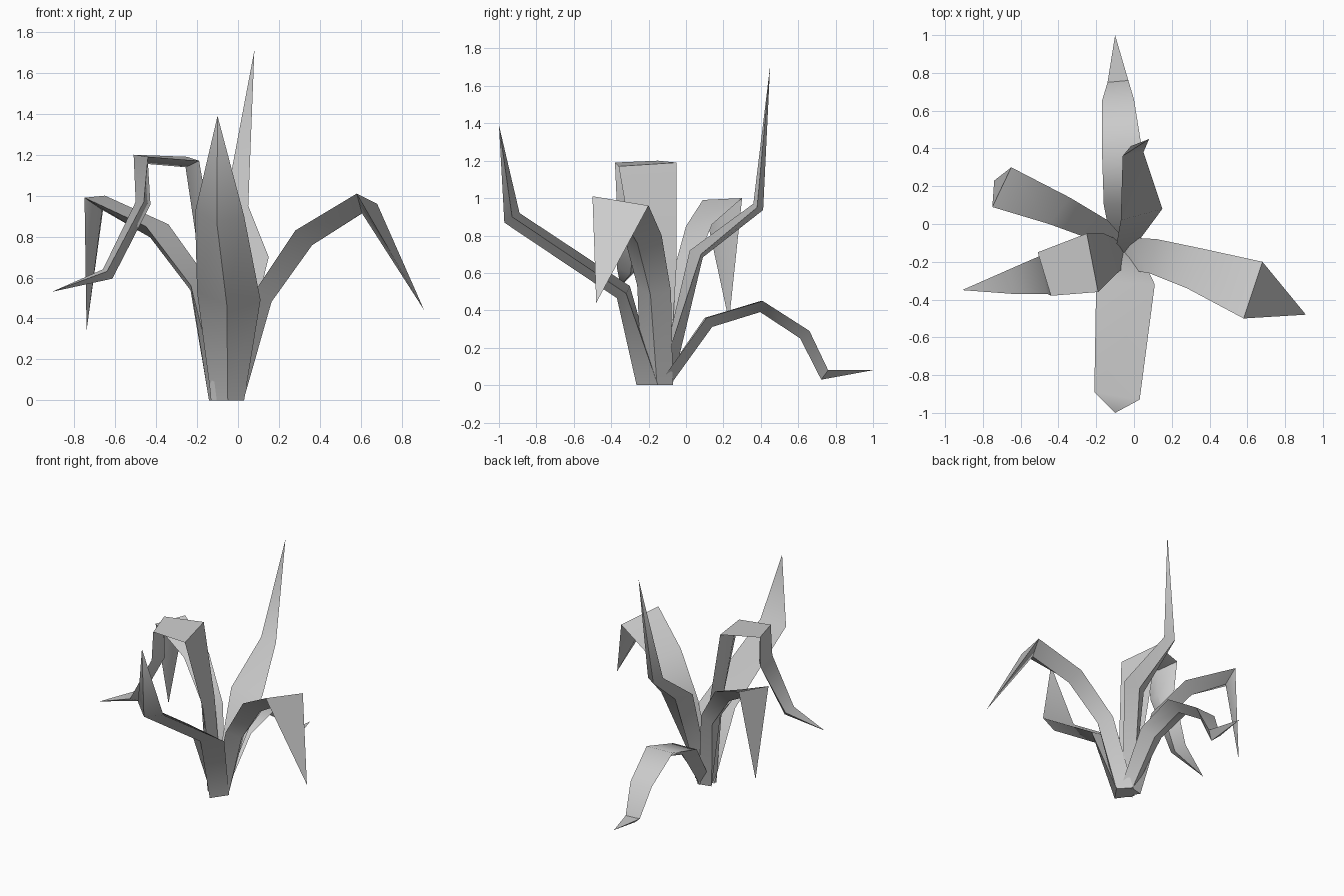
import bpy, bmesh, math
from mathutils import Vector

cube = bpy.data.objects.get("Cube")
if cube:
    bpy.data.objects.remove(cube, do_unlink=True)

leaf_grey = bpy.data.materials.new("leaf_grey")
leaf_grey.use_nodes = True
GREY = (0.6, 0.6, 0.6, 1)
leaf_grey.diffuse_color = GREY
leaf_grey.node_tree.nodes["Principled BSDF"].inputs["Base Color"].default_value = GREY


def leaf(name, tip, stations, depth=0.075, base_depth=0.08):
    """Folded blade: a flat top between two edges, a keel underneath, ending in a point."""
    tip = Vector(tip)
    pairs = [(Vector(left), Vector(right)) for left, right in stations]
    mids = [(left + right) / 2 for left, right in pairs]
    path = mids + [tip]
    bm = bmesh.new()
    rings = []
    for i, (left, right) in enumerate(pairs):
        # The keel hangs below the blade, square to its direction of growth
        before = path[i] - path[i - 1] if i else path[1] - path[0]
        after = path[i + 1] - path[i]
        tangent = before.normalized() + after.normalized()
        under = tangent.cross(right - left).normalized()
        keel = mids[i] + under * (depth if i else base_depth)
        if i == 0:
            keel.z = 0
        rings.append([bm.verts.new(p) for p in (left, right, keel)])
    point = bm.verts.new(tip)
    bm.faces.new(rings[0])
    for lower, upper in zip(rings, rings[1:]):
        for a in range(3):
            b = (a + 1) % 3
            bm.faces.new((lower[a], lower[b], upper[b], upper[a]))
    for a in range(3):
        bm.faces.new((rings[-1][a], rings[-1][(a + 1) % 3], point))
    bmesh.ops.recalc_face_normals(bm, faces=bm.faces)
    mesh = bpy.data.meshes.new(name)
    bm.to_mesh(mesh)
    bm.free()
    mesh.materials.append(leaf_grey)
    obj = bpy.data.objects.new(name, mesh)
    bpy.context.collection.objects.link(obj)
    bpy.ops.object.select_all(action='DESELECT')
    obj.select_set(True)
    bpy.context.view_layer.objects.active = obj
    bpy.ops.object.shade_smooth_by_angle(angle=math.radians(50))


# Each station gives the blade's left and right edge, looking from above and out from the root
leaf("front_leaf", (-0.1, -1, 1.39), [
    ((0.03, -0.15, 0), (-0.13, -0.15, 0)),
    ((0.11, -0.32, 0.49), (-0.2, -0.3, 0.53)),
    ((0.03, -0.93, 0.9), (-0.21, -0.89, 0.92)),
], base_depth=0.12)

leaf("left_leaf", (0.91, -0.48, 0.44), [
    ((-0.05, -0.07, 0), (-0.05, -0.24, 0)),
    ((0.12, -0.08, 0.5), (0.08, -0.26, 0.53)),
    ((0.36, -0.13, 0.8), (0.28, -0.34, 0.83)),
    ((0.68, -0.2, 0.96), (0.58, -0.5, 1.01)),
])

leaf("right_tall_leaf", (-0.91, -0.35, 0.53), [
    ((-0.04, -0.22, 0), (-0.07, -0.09, 0)),
    ((-0.1, -0.27, 0.65), (-0.16, -0.05, 0.65)),
    ((-0.19, -0.36, 1.17), (-0.25, -0.05, 1.19)),
    ((-0.44, -0.38, 1.19), (-0.51, -0.15, 1.2)),
    ((-0.46, -0.37, 0.97), (-0.5, -0.17, 0.97)),
    ((-0.64, -0.37, 0.63), (-0.66, -0.24, 0.64)),
], depth=0.055)

leaf("right_back_leaf", (-0.74, 0.23, 0.34), [
    ((-0.09, -0.18, 0), (-0.05, -0.08, 0)),
    ((-0.23, -0.08, 0.56), (-0.14, 0.02, 0.58)),
    ((-0.45, 0, 0.85), (-0.34, 0.14, 0.86)),
    ((-0.75, 0.09, 0.99), (-0.65, 0.3, 1)),
])

leaf("back_tall_leaf", (0.08, 0.45, 1.71), [
    ((-0.1, -0.15, 0), (-0.02, -0.15, 0)),
    ((-0.07, 0.02, 0.72), (0.15, 0.08, 0.7)),
    ((-0.06, 0.36, 0.97), (0.05, 0.38, 0.95)),
], depth=0.05)

leaf("back_low_leaf", (-0.1, 1, 0.08), [
    ((-0.11, -0.15, 0), (0, -0.15, 0)),
    ((-0.16, 0.1, 0.36), (0.03, 0.11, 0.36)),
    ((-0.17, 0.4, 0.45), (0.04, 0.41, 0.45)),
    ((-0.17, 0.65, 0.29), (0, 0.66, 0.29)),
    ((-0.14, 0.75, 0.08), (-0.03, 0.76, 0.08)),
], depth=0.06)
